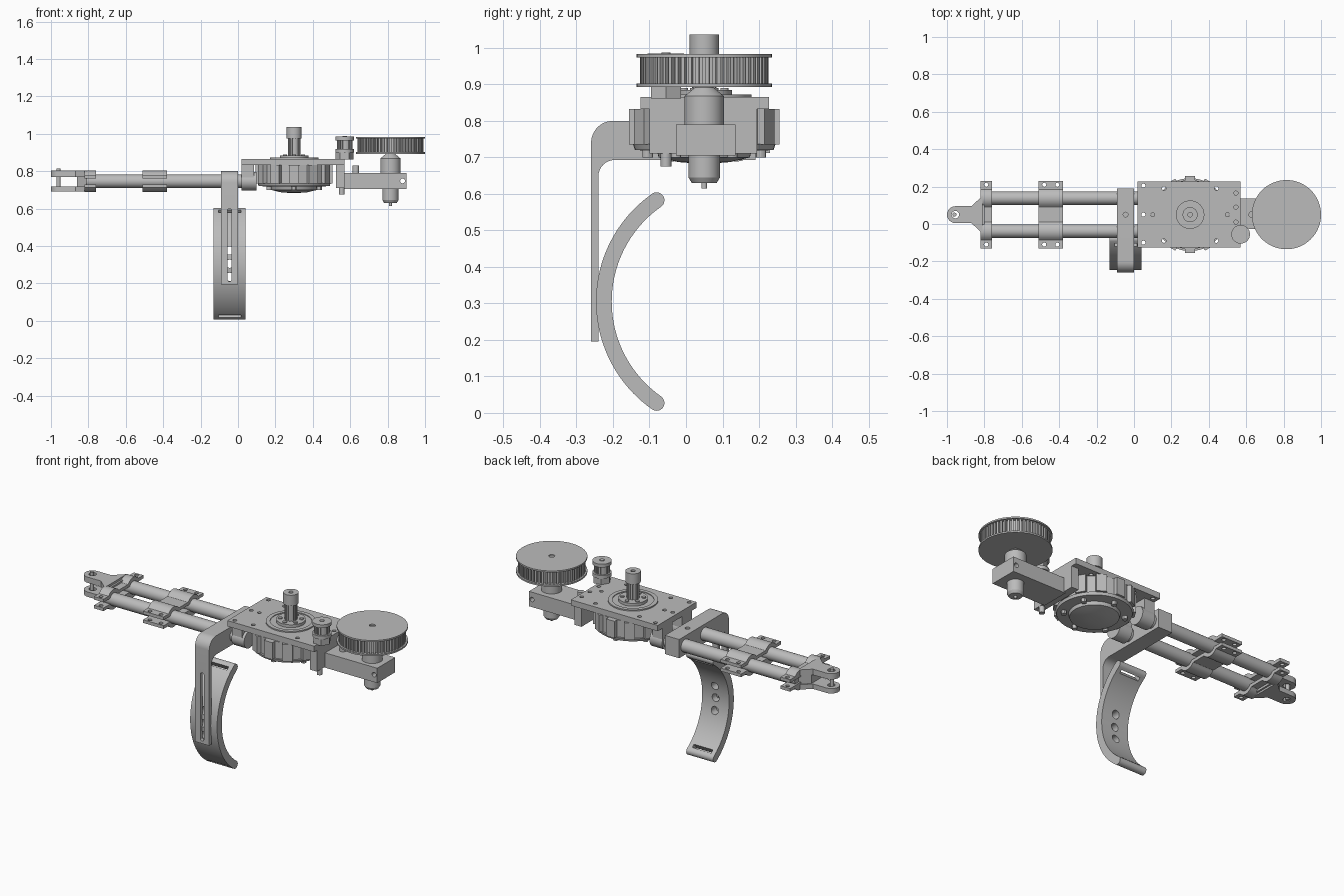
import bpy, bmesh, math
from math import sin, cos, pi, sqrt, radians

old = bpy.data.objects.get("Cube")
if old:
    bpy.data.objects.remove(old)

grey = bpy.data.materials.new("plain grey")
grey.use_nodes = True
grey.diffuse_color = (0.5, 0.5, 0.5, 1)
grey.node_tree.nodes["Principled BSDF"].inputs["Base Color"].default_value = (0.5, 0.5, 0.5, 1)
parts = []


def add_prism(bm, pts, axis, lo, hi):
    """Extrude a 2D outline along an axis."""
    place = {"x": lambda a, b, t: (t, a, b), "y": lambda a, b, t: (a, t, b),
             "z": lambda a, b, t: (a, b, t)}[axis]
    low = [bm.verts.new(place(a, b, lo)) for a, b in pts]
    high = [bm.verts.new(place(a, b, hi)) for a, b in pts]
    bm.faces.new(low)
    bm.faces.new(high[::-1])
    for i in range(len(pts)):
        j = (i + 1) % len(pts)
        bm.faces.new((low[i], low[j], high[j], high[i]))


def finish(name, bm):
    bmesh.ops.recalc_face_normals(bm, faces=bm.faces)
    mesh = bpy.data.meshes.new(name)
    bm.to_mesh(mesh)
    bm.free()
    mesh.materials.append(grey)
    ob = bpy.data.objects.new(name, mesh)
    bpy.context.collection.objects.link(ob)
    parts.append(ob)
    return ob


def prism(name, pts, axis, lo, hi):
    bm = bmesh.new()
    add_prism(bm, pts, axis, lo, hi)
    return finish(name, bm)


def rect(a0, a1, b0, b1):
    return [(a0, b0), (a1, b0), (a1, b1), (a0, b1)]


def arc(a, b, r, start, end, n=12):
    return [(a + r * cos(radians(start + (end - start) * i / n)),
             b + r * sin(radians(start + (end - start) * i / n))) for i in range(n + 1)]


def circle(a, b, r, n=32):
    return arc(a, b, r, 0, 360, n)[:-1]


def slot(a, b0, b1, r):
    return arc(a, b1 - r, r, 0, 180) + arc(a, b0 + r, r, 180, 360)


def cog(a, b, r_out, r_in, teeth, land=0.5):
    pts = []
    for i in range(teeth):
        for k, r in ((-land, r_out), (land, r_out), (land + 0.06, r_in), (1.94 - land, r_in)):
            t = pi / 2 + (i + k / 2) * 2 * pi / teeth
            pts.append((a + r * cos(t), b + r * sin(t)))
    return pts


def turned(name, x, y, profile, n=48):
    """Stack rings of (radius, height) into a turned part."""
    bm = bmesh.new()
    rings = [[bm.verts.new((a, b, z)) for a, b in circle(x, y, r, n)] for r, z in profile]
    bm.faces.new(rings[0])
    bm.faces.new(rings[-1])
    for p, q in zip(rings, rings[1:]):
        for i in range(n):
            j = (i + 1) % n
            bm.faces.new((p[i], p[j], q[j], q[i]))
    return finish(name, bm)


def cut(ob, cutters):
    """Subtract a list of prisms (outline, axis, lo, hi)."""
    bm = bmesh.new()
    for c in cutters:
        add_prism(bm, *c)
    tool = finish("cutter", bm)
    parts.remove(tool)
    tool.hide_render = True
    mod = ob.modifiers.new("cut", "BOOLEAN")
    mod.operation, mod.solver, mod.object = "DIFFERENCE", "EXACT", tool
    bpy.context.view_layer.update()
    mesh = bpy.data.meshes.new_from_object(ob.evaluated_get(bpy.context.evaluated_depsgraph_get()))
    ob.modifiers.clear()
    ob.data = mesh
    bpy.data.objects.remove(tool)


MID, TUBE_Z = 0.05, 0.746
TUBES = (MID - 0.088, MID + 0.088)

# twin tubes with end collars hanging from the deck
for side, y in zip(("right", "left"), TUBES):
    prism(side + "_tube", circle(y, TUBE_Z, 0.036), "x", -0.81, 0.08)
    prism(side + "_collar", circle(y, TUBE_Z, 0.05), "x", 0.02, 0.1)
    prism(side + "_collar_web", rect(y - 0.045, y + 0.045, TUBE_Z, 0.84), "x", 0.02, 0.085)


# clamps: upper and lower shells that arch over both tubes
def clamp(name, x0, x1, hole_xs):
    top = []
    for i in range(73):
        y = -0.13 + 0.36 * i / 72
        d = min(abs(y - t) for t in TUBES)
        top.append((y, max(0.034, sqrt(max(0, 0.057 ** 2 - d * d)))))
    outline = [(-0.13, 0.016)] + top + [(0.23, 0.016)]
    for label, s in (("upper", 1), ("lower", -1)):
        ob = prism(f"{name}_{label}", [(y, TUBE_Z + s * h) for y, h in outline], "x", x0, x1)
        cut(ob, [(circle(x, y, 0.011, 16), "z", 0.6, 0.9) for x in hole_xs for y in (-0.11, 0.21)])


clamp("middle_clamp", -0.51, -0.38, (-0.48, -0.41))
clamp("end_clamp", -0.82, -0.76, (-0.79,))

# fork with two lugs and a pin
lug = arc(-0.955, MID, 0.045, 90, 270) + [(-0.87, 0.005), (-0.81, -0.05), (-0.81, 0.15), (-0.87, 0.095)]
for label, z0, z1 in (("upper", 0.77, 0.803), ("lower", 0.69, 0.718)):
    cut(prism(label + "_fork_lug", lug, "z", z0, z1), [(circle(-0.955, MID, 0.02, 20), "z", 0.6, 0.9)])
prism("fork_root", [(-0.86, 0.005), (-0.8, -0.05), (-0.8, 0.15), (-0.86, 0.095)], "z", 0.7, 0.79)
prism("fork_pin", circle(-0.96, MID, 0.011, 16), "z", 0.69, 0.815)

# bent hanger strap
hanger = prism("hanger_strap",
               [(-0.26, 0.195)] + arc(-0.2, 0.74, 0.06, 180, 90) + [(0.19, 0.8), (0.19, 0.693)]
               + arc(-0.195, 0.648, 0.045, 90, 180) + [(-0.24, 0.195)], "x", -0.09, 0.0)
cut(hanger, [(slot(-0.045, 0.21, 0.6, 0.011), "y", -0.3, -0.22),
             (circle(-0.045, MID, 0.013, 16), "z", 0.77, 0.85)])

# curved cuff with strap slots and bolt holes
R, CY, CZ, HALF = 0.339, 0.114, 0.305, 0.0215
ends = [(CY + R * cos(radians(a)), CZ + R * sin(radians(a))) for a in (125, 235)]
cuff = prism("cuff", arc(CY, CZ, R + HALF, 125, 235, 40) + arc(*ends[1], HALF, 235, 415, 10)
             + arc(CY, CZ, R - HALF, 235, 125, 40) + arc(*ends[0], HALF, -55, 125, 10), "x", -0.13, 0.04)
cutters = [(circle(-0.045, z, 0.022, 20), "y", -0.3, -0.1) for z in (0.235, 0.305, 0.375)]
for a in (129, 231):
    t = radians(a)
    u, v = (cos(t), sin(t)), (-sin(t), cos(t))
    c = (CY + R * u[0], CZ + R * u[1])
    cutters.append(([(c[0] + p * u[0] + q * v[0], c[1] + p * u[1] + q * v[1])
                     for p, q in rect(-0.05, 0.05, -0.01, 0.01)], "x", -0.105, 0.015))
cut(cuff, cutters)

# deck plate
CX = 0.3
deck = prism("deck_plate", rect(0.02, 0.57, -0.125, 0.227), "z", 0.832, 0.865)
holes = [(0.05, -0.1), (0.05, 0.205), (0.05, MID), (0.16, -0.09), (0.16, 0.19), (0.44, -0.09),
         (0.44, 0.19), (0.1, MID), (0.5, MID)] + [(0.545, y) for y in (0.01, 0.09, 0.165)]
cut(deck, [(circle(x, y, 0.011, 14), "z", 0.8, 0.9) for x, y in holes])

# gear housing under the deck
prism("housing", cog(CX, MID, 0.208, 0.186, 12), "z", 0.735, 0.832)
turned("housing_base", CX, MID, [(0.03, 0.684), (0.07, 0.687), (0.125, 0.7), (0.13, 0.718),
                                 (0.19, 0.72), (0.195, 0.736)])
for i in range(6):
    t = pi / 6 + i * pi / 3
    prism("base_screw", circle(CX + 0.155 * cos(t), MID + 0.155 * sin(t), 0.014, 12), "z", 0.7, 0.73)

# bearing rings, bolts and drive shaft on the deck
turned("bearing_ring", CX, MID, [(0.13, 0.86), (0.13, 0.872), (0.108, 0.872), (0.108, 0.868),
                                 (0.076, 0.868), (0.076, 0.884), (0.03, 0.884)])
for i in range(6):
    t = pi / 6 + i * pi / 3
    prism("hub_bolt", circle(CX + 0.056 * cos(t), MID + 0.056 * sin(t), 0.011, 12), "z", 0.88, 0.89)
prism("drive_shaft", cog(CX, MID, 0.034, 0.028, 14), "z", 0.87, 0.98)
cap = turned("shaft_cap", CX, MID, [(0.04, 0.975), (0.04, 1.036)])
cut(cap, [(circle(CX, MID, 0.012, 16), "z", 1.0, 1.1)])

# small pulley with its spindle
PX, PY = 0.57, -0.055
prism("small_pulley_nut", circle(PX, PY, 0.048, 6), "z", 0.862, 0.902)
prism("small_pulley_teeth", cog(PX, PY, 0.041, 0.036, 18), "z", 0.9, 0.965)
for z in (0.9, 0.965):
    prism("small_pulley_rim", circle(PX, PY, 0.05), "z", z, z + 0.019)
prism("small_pulley_tip", circle(PX, PY, 0.012, 16), "z", 0.98, 0.988)
prism("small_pulley_spindle", circle(PX - 0.015, PY, 0.015, 16), "z", 0.675, 0.865)

# side arm carrying the big pulley
BX = 0.815
prism("arm_mount", rect(-0.1, 0.195, 0.71, 0.835), "x", 0.525, 0.57)
arm = prism("side_arm", rect(0.56, 0.9, -0.027, 0.135), "z", 0.705, 0.79)
cut(arm, [(circle(0.88, 0.748, 0.013, 16), "y", -0.1, 0.2)])
prism("arm_stud", circle(0.63, MID, 0.018, 16), "z", 0.78, 0.83)
turned("big_hub", BX, MID, [(0.054, 0.78), (0.054, 0.868), (0.025, 0.892), (0.025, 0.9)])
turned("lower_hub", BX, MID, [(0.008, 0.615), (0.008, 0.63), (0.034, 0.63), (0.043, 0.645), (0.043, 0.71)])

# big toothed pulley
prism("big_pulley_teeth", cog(BX, MID, 0.176, 0.162, 56), "z", 0.9, 0.976)
for z in (0.893, 0.974):
    rim = prism("big_pulley_rim", circle(BX, MID, 0.185, 64), "z", z, z + 0.009)
cut(rim, [(circle(BX, MID, 0.016, 20), "z", 0.97, 1.0)])

# smooth round parts, keep edges sharp
bpy.ops.object.select_all(action="DESELECT")
for ob in parts:
    ob.select_set(True)
bpy.context.view_layer.objects.active = parts[0]
bpy.ops.object.shade_smooth_by_angle(angle=radians(30))
